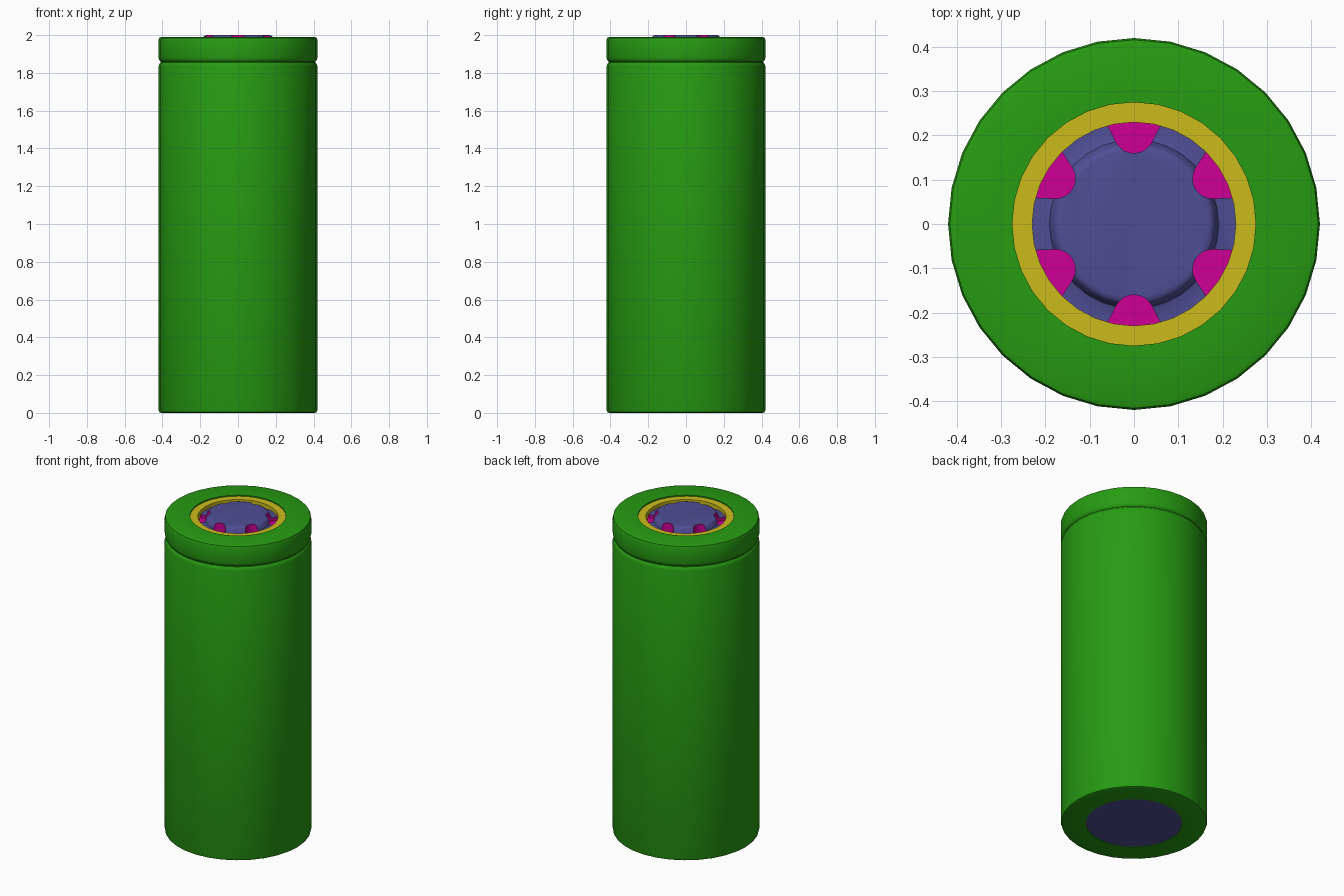
import bpy, bmesh
from math import sin, cos, pi, radians

if "Cube" in bpy.data.objects:
    bpy.data.objects.remove(bpy.data.objects["Cube"])

SEG = 32


def material(name, rgb):
    m = bpy.data.materials.new(name)
    m.diffuse_color = (*rgb, 1)
    m.use_nodes = True
    m.node_tree.nodes["Principled BSDF"].inputs["Base Color"].default_value = m.diffuse_color
    return m


GREEN = material("green", (0.02, 0.33, 0.006))
YELLOW = material("yellow", (0.6, 0.5, 0.012))
METAL = material("violet", (0.08, 0.075, 0.3))
PINK = material("pink", (0.62, 0.0, 0.3))


def finish(name, bm, mat):
    bmesh.ops.recalc_face_normals(bm, faces=bm.faces)
    me = bpy.data.meshes.new(name)
    bm.to_mesh(me)
    bm.free()
    ob = bpy.data.objects.new(name, me)
    bpy.context.collection.objects.link(ob)
    me.materials.append(mat)
    return ob


def smooth(ob):
    bpy.ops.object.select_all(action='DESELECT')
    ob.select_set(True)
    bpy.context.view_layer.objects.active = ob
    bpy.ops.object.shade_smooth_by_angle(angle=radians(35))


def lathe(name, profile, mat, loop=True):
    """Spin an (r, z) profile round z; open profiles get end caps."""
    bm = bmesh.new()
    rings = [[bm.verts.new((r * cos(2 * pi * i / SEG), r * sin(2 * pi * i / SEG), z))
              for i in range(SEG)] for r, z in profile]
    pairs = list(zip(rings, rings[1:]))
    if loop:
        pairs.append((rings[-1], rings[0]))
    else:
        bm.faces.new(rings[0])
        bm.faces.new(rings[-1])
    for a, b in pairs:
        for i in range(SEG):
            j = (i + 1) % SEG
            bm.faces.new((a[i], a[j], b[j], b[i]))
    return finish(name, bm, mat)


# Wrapped sleeve with rounded rims and a crimp groove
sleeve = lathe("sleeve", [
    (0.275, 0.0), (0.405, 0.0), (0.416, 0.004), (0.42, 0.015),
    (0.42, 1.835), (0.417, 1.845), (0.409, 1.855), (0.409, 1.86),
    (0.417, 1.868), (0.42, 1.878), (0.42, 1.975), (0.416, 1.986),
    (0.405, 1.99), (0.275, 1.99), (0.275, 1.975), (0.40, 1.975),
    (0.40, 0.015), (0.275, 0.015)], GREEN)
smooth(sleeve)

# Bare metal end at the bottom
smooth(lathe("base_plate", [(0.276, 0.003), (0.276, 0.02)], METAL, loop=False))

# Insulating ring
smooth(lathe("insulator_ring", [(0.23, 1.92), (0.276, 1.92), (0.276, 1.983),
                                (0.23, 1.983)], YELLOW))

# Raised contact cap
cap = lathe("contact_cap", [(0.23, 1.92), (0.23, 1.96), (0.197, 1.96), (0.191, 1.963),
                            (0.181, 1.993), (0.175, 1.998), (0.167, 2.0)], METAL, loop=False)
cap.data.materials.append(PINK)

# Six vent notches, cut into the cap; cut faces keep the pink material
bm = bmesh.new()
outline = [(0.25, -0.074)]
for k in range(9):
    t = radians(-60 + 15 * k)
    outline.append((0.205 - 0.045 * cos(t), 0.045 * sin(t)))
outline.append((0.25, 0.074))
for n in range(6):
    a = radians(30 + 60 * n)
    lo, hi = [[bm.verts.new((x * cos(a) - y * sin(a), x * sin(a) + y * cos(a), z))
               for x, y in outline] for z in (1.94, 2.05)]
    bm.faces.new(lo)
    bm.faces.new(hi)
    for i in range(len(lo)):
        j = (i + 1) % len(lo)
        bm.faces.new((lo[i], lo[j], hi[j], hi[i]))
cutter = finish("vent_cutter", bm, PINK)
cutter.hide_render = True

mod = cap.modifiers.new("vents", 'BOOLEAN')
mod.operation = 'DIFFERENCE'
mod.solver = 'EXACT'
mod.material_mode = 'TRANSFER'
mod.object = cutter
bpy.context.view_layer.objects.active = cap
bpy.ops.object.modifier_apply(modifier=mod.name)
bpy.data.objects.remove(cutter)
smooth(cap)
